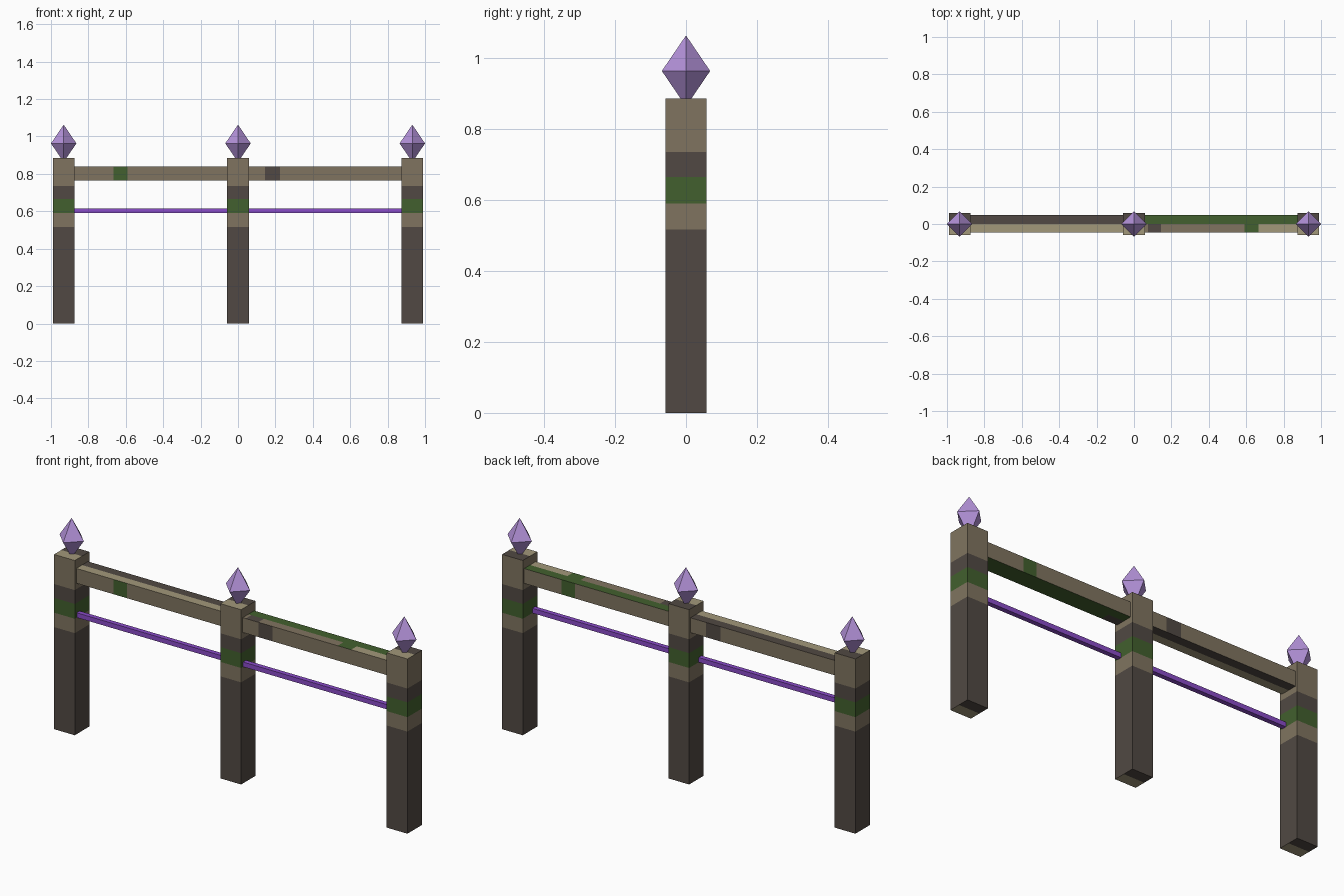
import bpy
import bmesh
from mathutils import Vector, Matrix

cube = bpy.data.objects.get("Cube")
if cube:
    bpy.data.objects.remove(cube, do_unlink=True)


def material(name, rgb):
    """Flat material from an sRGB colour in 0-255."""
    lin = [((c / 255 + 0.055) / 1.055) ** 2.4 for c in rgb] + [1.0]
    m = bpy.data.materials.new(name)
    m.use_nodes = True
    m.diffuse_color = lin
    m.node_tree.nodes["Principled BSDF"].inputs["Base Color"].default_value = lin
    return m


TAN, PALE, DARK, GREEN, VIOLET, CRYSTAL = range(6)
MATS = [
    material("tan_wood", (128, 116, 96)),
    material("pale_wood", (162, 152, 122)),
    material("dark_wood", (81, 73, 67)),
    material("moss_green", (66, 96, 46)),
    material("violet", (138, 76, 200)),
    material("lilac_crystal", (181, 147, 219)),
]


def finish(name, bm, rule):
    """Colour the faces by a rule on centre and normal, then make the object."""
    bm.normal_update()
    for f in bm.faces:
        f.material_index = rule(f.calc_center_median(), f.normal)
    mesh = bpy.data.meshes.new(name)
    bm.to_mesh(mesh)
    bm.free()
    for m in MATS:
        mesh.materials.append(m)
    obj = bpy.data.objects.new(name, mesh)
    bpy.context.collection.objects.link(obj)
    return obj


def box(name, low, high, rule, cuts=()):
    """Box between two corners, sliced at (axis, value) planes."""
    low, high = Vector(low), Vector(high)
    bm = bmesh.new()
    bmesh.ops.create_cube(bm, size=1)
    bmesh.ops.scale(bm, vec=high - low, verts=bm.verts)
    bmesh.ops.translate(bm, vec=(low + high) / 2, verts=bm.verts)
    for axis, value in cuts:
        normal = Vector((0, 0, 0))
        normal[axis] = 1
        bmesh.ops.bisect_plane(bm, geom=bm.verts[:] + bm.edges[:] + bm.faces[:],
                               plane_co=normal * value, plane_no=normal)
    return finish(name, bm, rule)


SPAN, HALF, POST_TOP = 0.932, 0.058, 0.885
BANDS = [(0.517, DARK), (0.59, TAN), (0.665, GREEN), (0.735, DARK), (1.0, TAN)]


def post_rule(c, n):
    if abs(n.z) > 0.5:
        return PALE if c.y < 0 else DARK
    return next(colour for limit, colour in BANDS if c.z < limit)


def rail_rule(c, n):
    if abs(n.y) > 0.5:  # front and back carry the same patches, turned about z
        u = -c.x * n.y
        if -0.665 < u < -0.59:
            return GREEN
        return DARK if 0.145 < u < 0.225 else TAN
    if c.x < 0:
        return PALE if c.y < 0 else DARK
    if c.y > 0:
        return GREEN
    if n.z < -0.5:
        return DARK if c.x < 0.145 else GREEN
    if c.x < 0.075:
        return TAN
    if c.x < 0.145:
        return DARK
    if c.x < 0.59:
        return TAN
    return GREEN if c.x < 0.665 else PALE


# Posts with painted bands, each topped by an octahedral crystal
for side, x in (("right", -SPAN), ("middle", 0), ("left", SPAN)):
    box(side + "_post", (x - HALF, -HALF, 0), (x + HALF, HALF, POST_TOP), post_rule,
        [(1, 0)] + [(2, limit) for limit, _ in BANDS[:-1]])
    bm = bmesh.new()
    for sign in (1, -1):
        bmesh.ops.create_cone(bm, segments=4, radius1=0.068, radius2=0, depth=0.1,
                              matrix=Matrix.Diagonal((1, 1, sign, 1))
                              @ Matrix.Translation((0, 0, 0.05)))
    bmesh.ops.remove_doubles(bm, verts=bm.verts, dist=0.001)
    inner = [f for f in bm.faces if len(f.verts) == 4]
    bmesh.ops.delete(bm, geom=inner, context="FACES_ONLY")
    bmesh.ops.recalc_face_normals(bm, faces=bm.faces)
    tip = finish(side + "_crystal", bm, lambda c, n: CRYSTAL)
    tip.location = (x, 0, 0.963)

# Wooden rails and thin violet bars between the posts
PATCH_EDGES = (0.075, 0.145, 0.225, 0.59, 0.665)
for side, x0, x1 in (("right", HALF - SPAN, -HALF), ("left", HALF, SPAN - HALF)):
    box(side + "_rail", (x0, -0.045, 0.765), (x1, 0.047, 0.84), rail_rule,
        [(1, 0)] + [(0, s * e) for e in PATCH_EDGES for s in (1, -1)])
    box(side + "_bar", (x0, -0.042, 0.59), (x1, -0.018, 0.614), lambda c, n: VIOLET)
